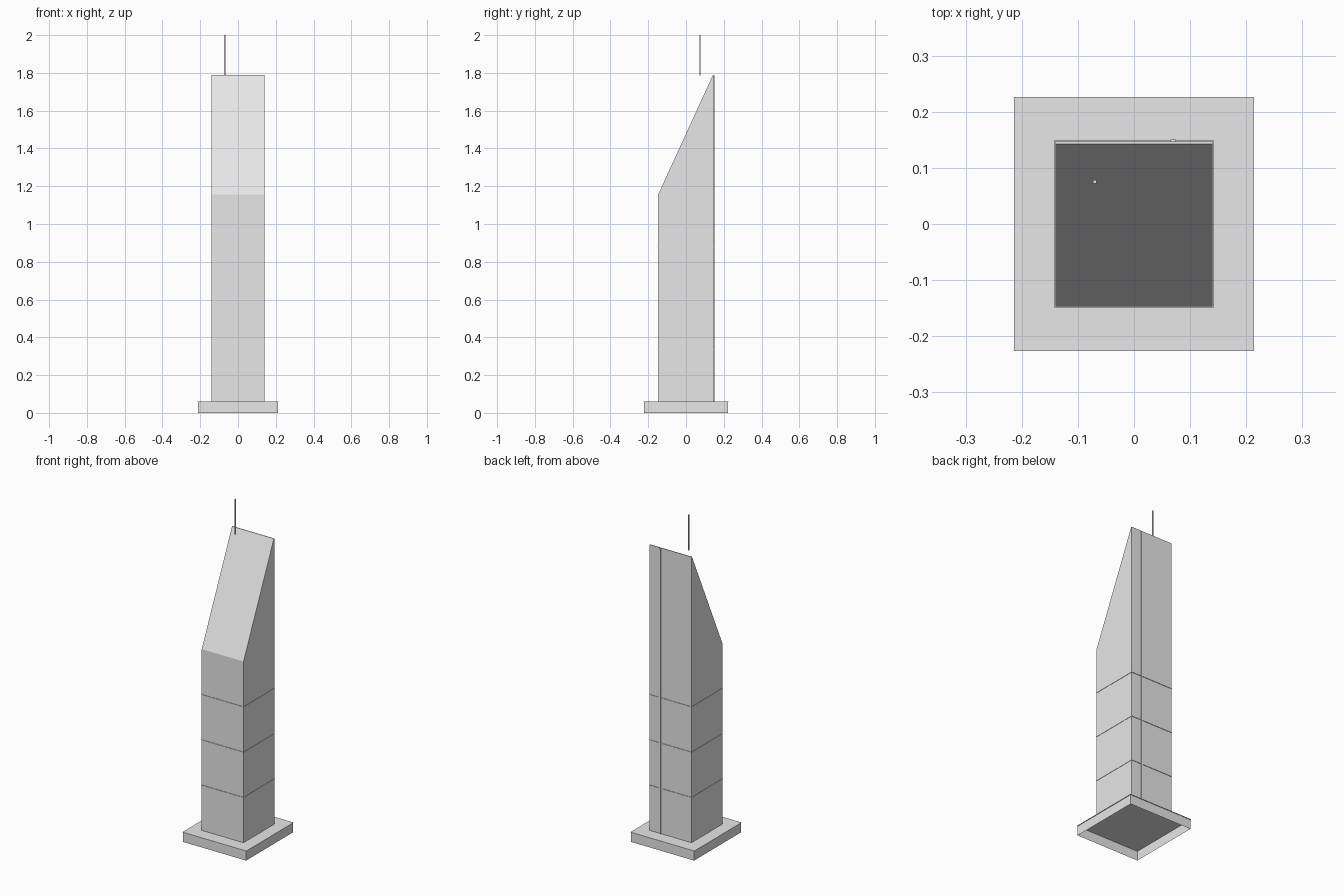
import bpy
import bmesh

cube = bpy.data.objects.get("Cube")
if cube:
    bpy.data.objects.remove(cube, do_unlink=True)

grey = bpy.data.materials.new("light_grey")
grey.use_nodes = True
grey.diffuse_color = (0.8, 0.8, 0.8, 1)
grey.node_tree.nodes["Principled BSDF"].inputs["Base Color"].default_value = (0.8, 0.8, 0.8, 1)

HALF_X, HALF_Y = 0.14, 0.147
FOOT, SHOULDER, TOP = 0.06, 1.157, 1.79


def add_object(name, bm):
    bmesh.ops.recalc_face_normals(bm, faces=bm.faces)
    mesh = bpy.data.meshes.new(name)
    bm.to_mesh(mesh)
    bm.free()
    mesh.materials.append(grey)
    obj = bpy.data.objects.new(name, mesh)
    bpy.context.collection.objects.link(obj)
    return obj


def box(name, x, y, z, open_bottom=False):
    """Box from (min, max) pairs, optionally without its underside."""
    bm = bmesh.new()
    bmesh.ops.create_cube(bm, size=1)
    for v in bm.verts:
        v.co = [r[0] if c < 0 else r[1] for c, r in zip(v.co, (x, y, z))]
    if open_bottom:
        lowest = min(bm.faces, key=lambda f: f.calc_center_median().z)
        bmesh.ops.delete(bm, geom=[lowest], context="FACES")
    return add_object(name, bm)


def centred(name, hx, hy, z, open_bottom=False):
    return box(name, (-hx, hx), (-hy, hy), z, open_bottom)


# Plinth: hollow underneath, with a thin overhanging deck
centred("plinth", 0.211, 0.223, (0, FOOT - 0.003), True)
centred("plinth_deck", 0.214, 0.226, (FOOT - 0.003, FOOT))

# Tower: side profile with a sloping roof and a narrow flat crest
profile = [(-HALF_Y, FOOT), (HALF_Y, FOOT), (HALF_Y, TOP),
           (HALF_Y - 0.004, TOP), (-HALF_Y, SHOULDER)]
bm = bmesh.new()
side = bm.faces.new([bm.verts.new((-HALF_X, y, z)) for y, z in profile])
extruded = bmesh.ops.extrude_face_region(bm, geom=[side], use_keep_orig=True)
new_verts = [g for g in extruded["geom"] if isinstance(g, bmesh.types.BMVert)]
bmesh.ops.translate(bm, verts=new_verts, vec=(2 * HALF_X, 0, 0))
add_object("tower", bm)

# Thin ledges dividing the shaft into four equal stages
for i in range(1, 4):
    z = FOOT + (SHOULDER - FOOT) * i / 4
    centred(f"ledge_{i}", HALF_X + 0.002, HALF_Y + 0.003, (z - 0.001, z + 0.001))

# Vertical rib up the back wall
box("back_rib", (0.065, 0.075), (HALF_Y, HALF_Y + 0.004), (FOOT, TOP - 0.005))

# Antenna mast
box("antenna", (-0.073, -0.067), (0.072, 0.078), (TOP - 0.005, 2))
